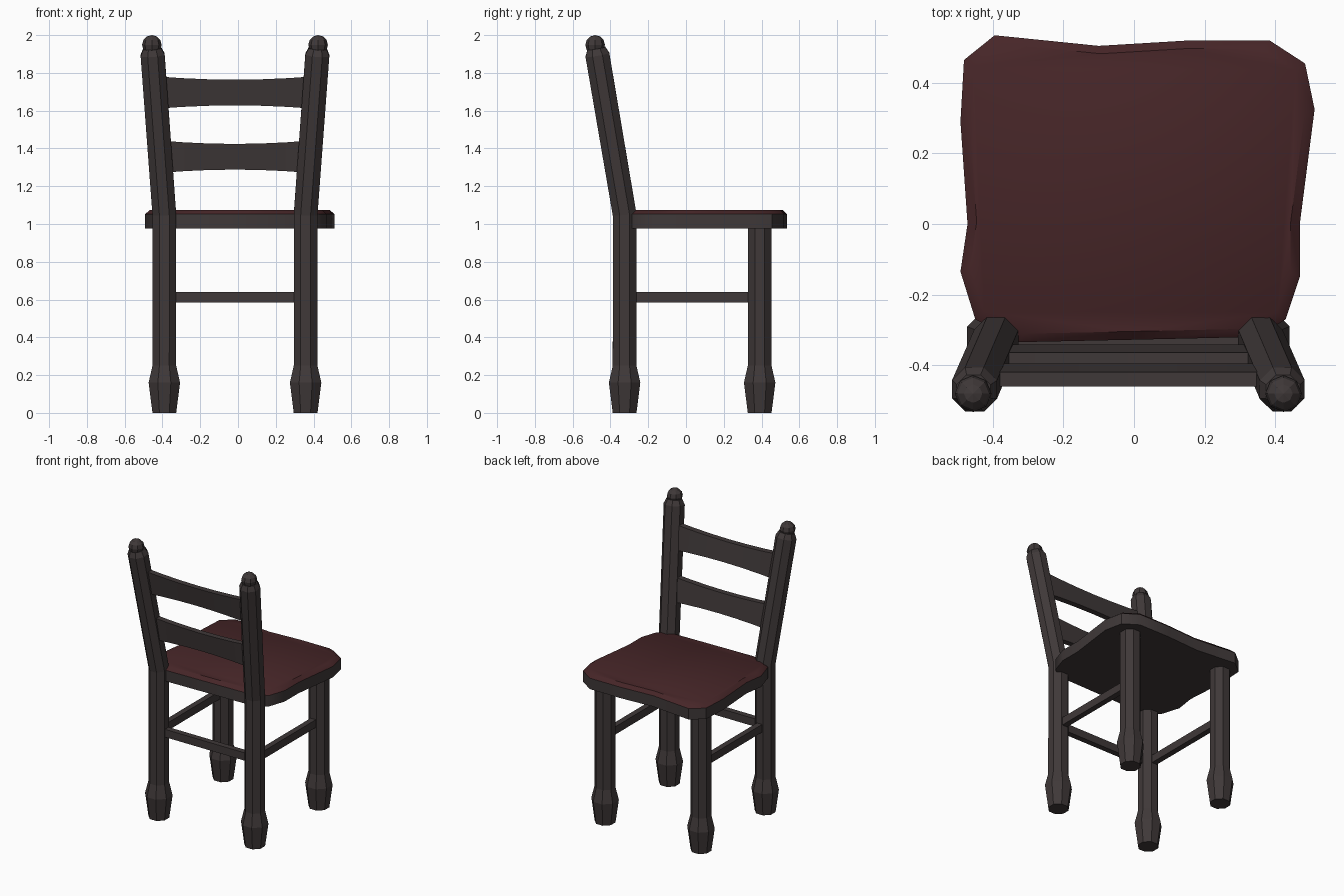
import bpy, bmesh, math
from mathutils import Vector

if "Cube" in bpy.data.objects:
    bpy.data.objects.remove(bpy.data.objects["Cube"])


def material(name, rgb):
    m = bpy.data.materials.new(name)
    m.diffuse_color = (*rgb, 1)
    m.use_nodes = True
    m.node_tree.nodes["Principled BSDF"].inputs["Base Color"].default_value = m.diffuse_color
    return m


WOOD = material("dark grey wood", (0.050, 0.040, 0.040))
RED = material("dark red cushion", (0.062, 0.019, 0.021))


def finish(bm, name, mats=(WOOD,)):
    bmesh.ops.recalc_face_normals(bm, faces=bm.faces)
    me = bpy.data.meshes.new(name)
    bm.to_mesh(me)
    bm.free()
    for m in mats:
        me.materials.append(m)
    ob = bpy.data.objects.new(name, me)
    bpy.context.collection.objects.link(ob)
    return ob


def skin(bm, rings):
    """Join equal rings of points into a capped solid."""
    vs = [[bm.verts.new(p) for p in r] for r in rings]
    n = len(vs[0])
    for a, b in zip(vs, vs[1:]):
        for i in range(n):
            j = (i + 1) % n
            bm.faces.new((a[i], a[j], b[j], b[i]))
    bm.faces.new(vs[0][::-1])
    bm.faces.new(vs[-1])


def turned(name, path, sides=8):
    """Turned post: path of (centre, radius); rings follow the path direction."""
    pts = [Vector(p) for p, r in path]
    rings = []
    for i, (p, r) in enumerate(path):
        d = Vector()
        if i > 0:
            d += (pts[i] - pts[i - 1]).normalized()
        if i < len(pts) - 1:
            d += (pts[i + 1] - pts[i]).normalized()
        q = Vector((0, 0, 1)).rotation_difference(d)
        rings.append([pts[i] + q @ Vector((r * math.cos(t), r * math.sin(t), 0))
                      for t in (2 * math.pi * (k + 0.5) / sides for k in range(sides))])
    bm = bmesh.new()
    skin(bm, rings)
    return finish(bm, name)


def bar(name, lo, hi):
    bm = bmesh.new()
    x0, y0, z0 = lo
    x1, y1, z1 = hi
    skin(bm, [[(x0, y0, z), (x1, y0, z), (x1, y1, z), (x0, y1, z)] for z in (z0, z1)])
    return finish(bm, name)


REAR, FRONT = -0.325, 0.39
R = 0.068
FOOT = [(0, 0.068), (0.16, 0.09), (0.25, R)]

for side, x, s in (("left", -0.39, -1), ("right", 0.358, 1)):
    # Front leg and rear leg with leaning back post
    turned(f"{side}_front_leg", [((x, FRONT, z), r) for z, r in FOOT + [(0.985, R)]])
    bend = Vector((x, REAR, 1.05))
    top = Vector((x + s * 0.062, -0.469, 1.895))
    tip = top + (top - bend).normalized() * 0.035
    turned(f"{side}_rear_leg", [((x, REAR, z), r) for z, r in FOOT]
           + [(bend, R), (top, 0.069), (tip, 0.052)])
    # Ball finial
    bm = bmesh.new()
    bmesh.ops.create_uvsphere(bm, u_segments=8, v_segments=6, radius=0.052)
    ball = finish(bm, f"{side}_finial")
    ball.location = (x + s * 0.066, -0.481, 1.948)
    # Side stretcher
    bar(f"{side}_stretcher", (x - 0.02, REAR, 0.585), (x + 0.02, FRONT, 0.64))

# Rear stretcher
bar("rear_stretcher", (-0.39, REAR - 0.02, 0.585), (0.358, REAR + 0.02, 0.64))


# Back slats, waisted in the middle and leaning with the posts
def slat(name, z0, z1, y0, y1, half):
    rings = []
    for k in range(7):
        u = k / 3 - 1
        w = 0.018 * (1 - u * u)
        rings.append([(-0.016 + u * half, y + dy, z) for y, dy, z in (
            (y0, -0.02, z0 + w), (y0, 0.02, z0 + w),
            (y1, 0.02, z1 - w), (y1, -0.02, z1 - w))])
    bm = bmesh.new()
    skin(bm, rings)
    return finish(bm, name)


slat("upper_slat", 1.61, 1.782, -0.415, -0.44, 0.42)
slat("lower_slat", 1.27, 1.442, -0.362, -0.385, 0.40)

# Seat: hand-cut outline with a red bevelled top
outline = [(-0.395, 0.535), (-0.482, 0.465), (-0.492, 0.29), (-0.472, 0),
           (-0.492, -0.135), (-0.45, -0.27), (-0.33, -0.335), (0, -0.328),
           (0.35, -0.32), (0.43, -0.27), (0.47, -0.15), (0.47, 0),
           (0.512, 0.325), (0.485, 0.455), (0.385, 0.52), (0.15, 0.52), (-0.10, 0.505)]
bm = bmesh.new()
skin(bm, [[(x * f, 0.1 + (y - 0.1) * f, z) for x, y in outline]
          for z, f in ((0.975, 1), (1.052, 1), (1.075, 0.945))])
for f in bm.faces:
    f.material_index = int(f.calc_center_median().z > 1.055)
seat = finish(bm, "seat", (WOOD, RED))
bpy.context.view_layer.objects.active = seat
seat.select_set(True)
bpy.ops.object.shade_smooth_by_angle(angle=math.radians(40))
